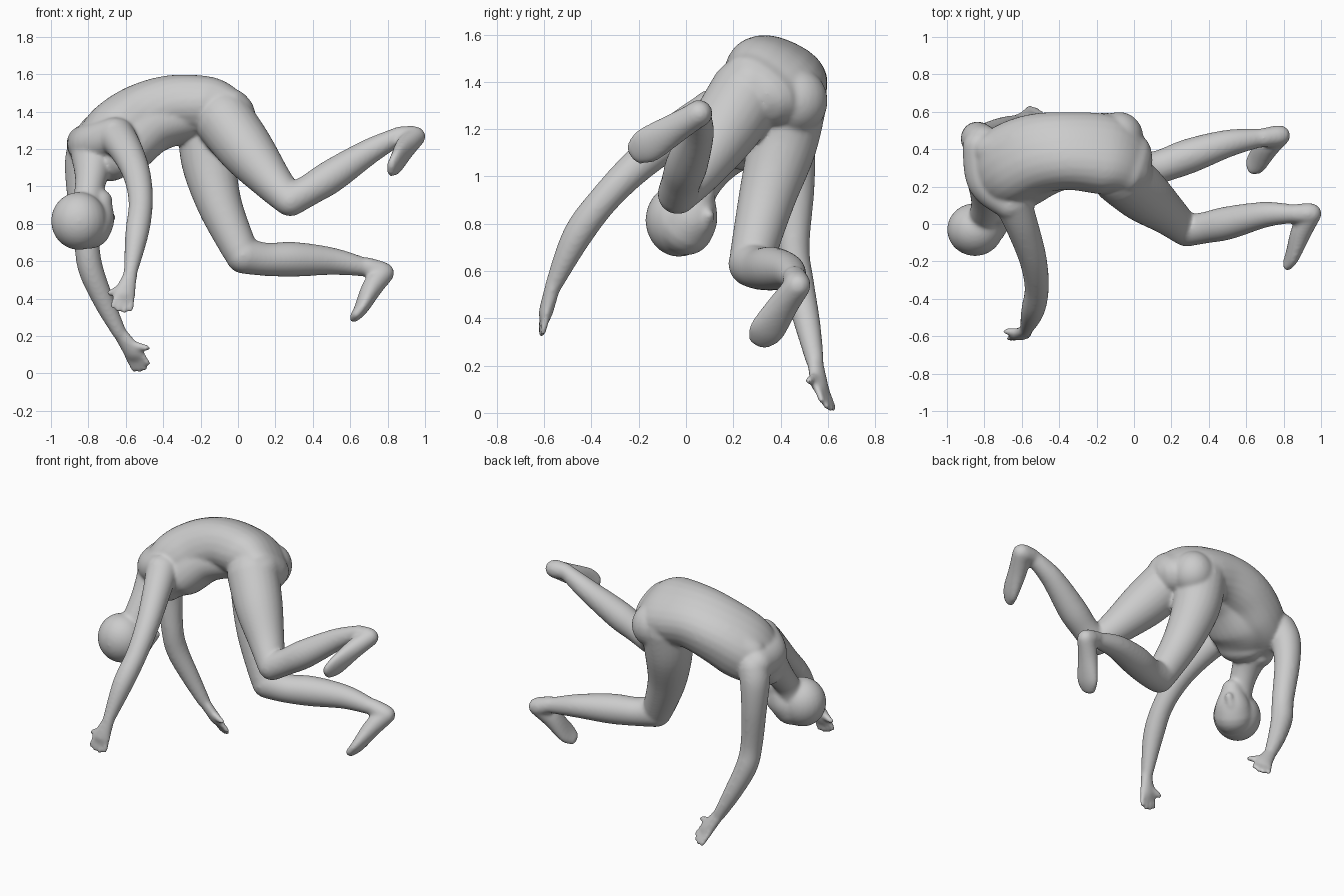
import bpy, bmesh, math
from mathutils import Vector, Matrix

bm = bmesh.new()
SIDES = 24


def spline(pts, t):
    """Catmull-Rom through tuples of any length, t in 0..len-1."""
    i = min(int(t), len(pts) - 2)
    f = t - i
    p = [Vector(pts[max(0, min(len(pts) - 1, i + k))]) for k in (-1, 0, 1, 2)]
    return 0.5 * (2 * p[1] + (p[2] - p[0]) * f
                  + (2 * p[0] - 5 * p[1] + 4 * p[2] - p[3]) * f * f
                  + (3 * p[1] - p[0] - 3 * p[2] + p[3]) * f ** 3)


def loft(pts, w0=(0.3, 1, 0.2), w1=None, steps=6, boxy=1.0):
    """Round-capped tube; each point is x, y, z, half width, half depth."""
    pts = [Vector(p if len(p) == 5 else tuple(p) + (p[3],)) for p in pts]
    w0 = Vector(w0)
    w1 = Vector(w1) if w1 else w0
    n = (len(pts) - 1) * steps
    s = [spline(pts, k / steps) for k in range(n + 1)]
    c = [Vector(q[:3]) for q in s]
    rings = []
    for k in range(n + 1):
        t = (c[min(k + 1, n)] - c[max(k - 1, 0)]).normalized()
        w = w0.lerp(w1, k / n)
        w = (w - t * w.dot(t)).normalized()
        d = t.cross(w)
        a, b = s[k][3], s[k][4]
        row = [(c[k], w * a, d * b)]
        cap = [(c[k] + t * (b * math.sin(u) * (1 if k else -1)),
                w * a * math.cos(u), d * b * math.cos(u))
               for u in (0.35, 0.7, 1.05, 1.35)]
        if k == 0:
            row = cap[::-1] + row
        elif k == n:
            row = row + cap
        rings += row

    def sq(v):
        return math.copysign(abs(v) ** boxy, v)
    loops = []
    for o, u, v in rings:
        loops.append([bm.verts.new(o + u * sq(math.cos(x)) + v * sq(math.sin(x)))
                      for x in (2 * math.pi * j / SIDES for j in range(SIDES))])
    for p, q in zip(loops, loops[1:]):
        for j in range(SIDES):
            m = (j + 1) % SIDES
            bm.faces.new((p[j], p[m], q[m], q[j]))
    bm.faces.new(loops[0])
    bm.faces.new(loops[-1])


def ball(c, r):
    bmesh.ops.create_uvsphere(
        bm, u_segments=24, v_segments=16, radius=1,
        matrix=Matrix.Translation(c) @ Matrix.Diagonal((*r, 1)))


def foot(ankle, heel, toe):
    a, h, t = Vector(ankle), Vector(heel), Vector(toe)
    w = (t - h).cross(h - a)
    mid = h.lerp(t, 0.42).lerp(a, 0.2)
    loft([(*a, .052), (*h.lerp(a, .3), .058)])
    loft([(*h.lerp(a, .18), .055, .056), (*mid, .064, .056),
          (*h.lerp(t, .8), .077, .038), (*t, .056, .026)], w)


def hand(wrist, palm, tip, wide, thumb):
    a, p, t = Vector(wrist), Vector(palm), Vector(tip)
    w = Vector(wide).normalized()
    loft([(*a, .038, .033), (*p, .056, .03), (*p.lerp(t, .3), .056, .023)], w)
    for k, cut in zip((-1.5, -.5, .5, 1.5), (.8, .95, 1, .88)):
        q = p + w * k * .027
        loft([(*q, .018), (*(q.lerp(t + w * k * .034, cut)), .015)], w)
    loft([(*a.lerp(p, .6), .026), (*thumb, .018)], w)


# Torso, pelvis to shoulders
loft([(-.03, .32, 1.37, .185, .125), (-.15, .37, 1.4, .222, .16),
      (-.35, .39, 1.415, .21, .165), (-.52, .375, 1.365, .215, .175),
      (-.655, .32, 1.275, .22, .18), (-.74, .27, 1.195, .195, .145),
      (-.78, .22, 1.12, .12, .09)], (-.05, .85, -.5), (-.42, .87, -.2), boxy=.86)
# Belly and chest
loft([(-.25, .35, 1.36, .13, .11), (-.45, .32, 1.32, .16, .14),
      (-.60, .27, 1.21, .185, .15), (-.67, .22, 1.13, .15, .10)],
     (-.2, .85, -.4), (-.42, .87, -.2), boxy=.9)
# Shoulder yoke and shoulder blade
loft([(-.66, .11, 1.28, .09), (-.78, .23, 1.225, .112), (-.82, .41, 1.23, .098)])
loft([(-.76, .39, 1.29, .095), (-.6, .43, 1.38, .11)])
# Buttocks
ball((-.03, .28, 1.37), (.125, .135, .14))
ball((-.08, .465, 1.32), (.13, .135, .14))

# Neck and head with face, turned upside down
loft([(-.77, .23, 1.16, .125), (-.785, .13, 1.05, .088), (-.80, .06, .95, .078),
      (-.81, .02, .86, .09)])
ball((-.85, -.03, .815), (.15, .142, .155))
loft([(-.795, .0, .785, .12), (-.76, .035, .84, .105), (-.735, .06, .92, .065)])
loft([(-.71, .08, .79, .03), (-.68, .095, .835, .027)])

# Near arm
loft([(-.65, .12, 1.27, .10), (-.595, -.02, 1.19, .087), (-.54, -.19, 1.06, .074),
      (-.52, -.34, .91, .065), (-.54, -.46, .75, .063), (-.575, -.56, .54, .037)])
hand((-.575, -.565, .53), (-.605, -.592, .43), (-.625, -.612, .335),
     (1, .1, -.1), (-.685, -.575, .43))

# Far arm
loft([(-.81, .43, 1.21, .10), (-.835, .455, 1.12, .092), (-.835, .465, .95, .079),
      (-.81, .455, .70, .068), (-.785, .475, .55, .067), (-.71, .515, .37, .055),
      (-.635, .545, .22, .039)])
hand((-.635, .545, .22), (-.565, .565, .12), (-.51, .605, .02),
     (.65, -.5, .4), (-.485, .52, .135))

# Near leg: thigh, shin, foot
loft([(-.07, .26, 1.35, .16), (.05, .155, 1.19, .147), (.18, .05, 1.03, .11),
      (.27, -.03, .93, .086)])
loft([(.28, -.035, .925, .086), (.38, -.02, .98, .084), (.50, .005, 1.055, .089),
      (.70, .05, 1.185, .069), (.85, .055, 1.265, .05)])
foot((.865, .055, 1.27), (.965, .055, 1.265), (.82, -.215, 1.1))

# Far leg: thigh, shin, foot
loft([(-.16, .435, 1.32, .162), (-.155, .405, 1.13, .148), (-.097, .34, .90, .12),
      (.01, .28, .66, .096)])
loft([(.03, .275, .63, .097), (.15, .31, .61, .089), (.30, .365, .61, .093),
      (.50, .43, .60, .074), (.67, .46, .57, .051)])
foot((.69, .46, .57), (.80, .475, .53), (.625, .31, .305))

# Fuse everything into one smooth skin
bmesh.ops.recalc_face_normals(bm, faces=bm.faces[:])
mesh = bpy.data.meshes.new("human_figure")
bm.to_mesh(mesh)
bm.free()
body = bpy.data.objects.new("human_figure", mesh)
bpy.context.collection.objects.link(body)
rem = body.modifiers.new("fuse", 'REMESH')
rem.mode = 'VOXEL'
rem.voxel_size = 0.009
rem.use_smooth_shade = True
sm = body.modifiers.new("soften", 'SMOOTH')
sm.factor = 0.5
sm.iterations = 18
